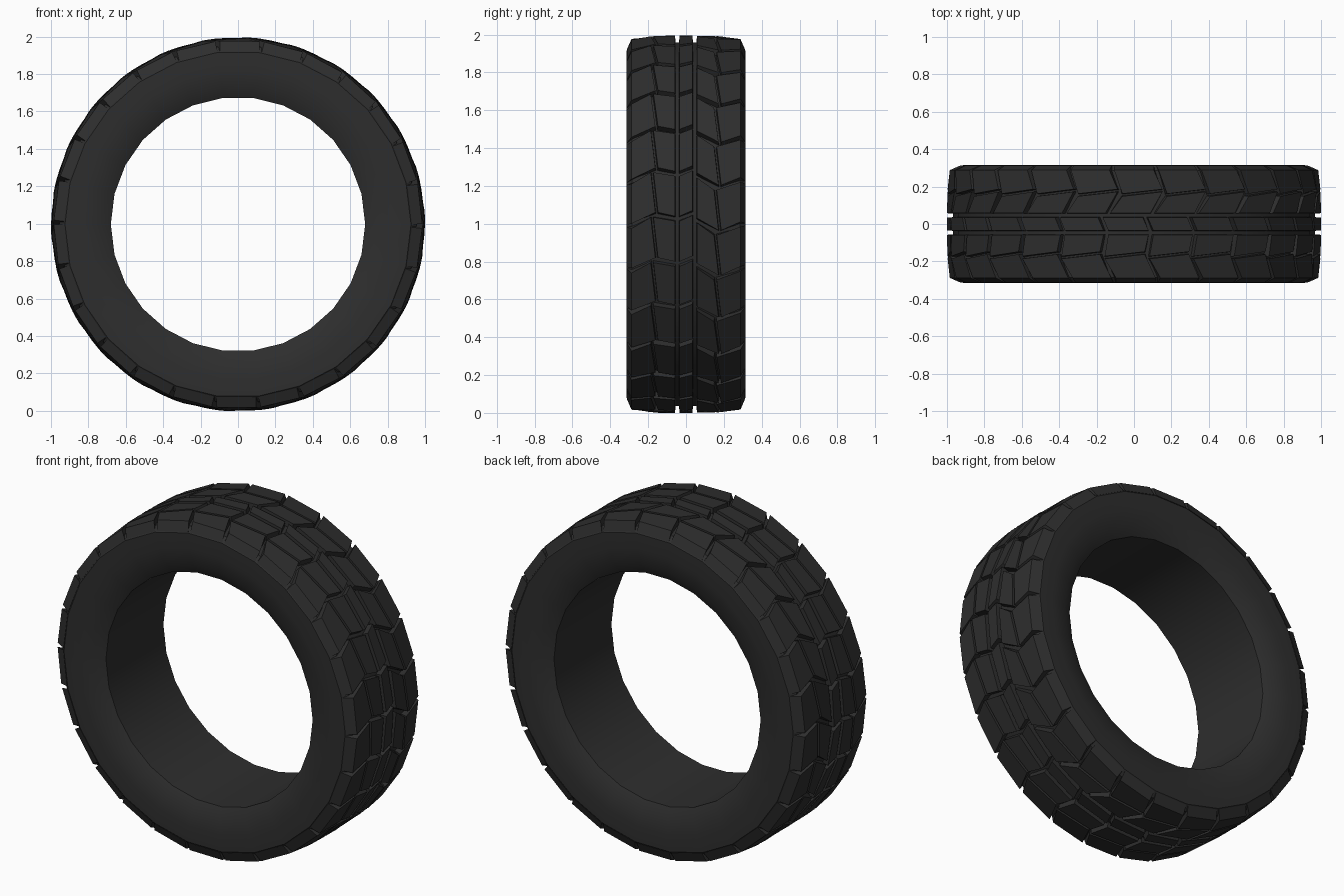
import bpy, bmesh
from math import sin, cos, tau, radians

cube = bpy.data.objects.get("Cube")
if cube:
    bpy.data.objects.remove(cube, do_unlink=True)

SIDES = 26             # lugs and facets round the wheel
PITCH = tau / SIDES
CENTRE_Z = 0.997
GAP = 0.026            # width of the cross grooves

rubber = bpy.data.materials.new("black_rubber")
rubber.use_nodes = True
colour = (0.027, 0.027, 0.027, 1)
rubber.diffuse_color = colour
shader = rubber.node_tree.nodes["Principled BSDF"]
shader.inputs["Base Color"].default_value = colour
shader.inputs["Roughness"].default_value = 0.8


def polar(angle, y, radius):
    return (radius * cos(angle), y, CENTRE_Z + radius * sin(angle))


def finish(bm, name):
    bmesh.ops.recalc_face_normals(bm, faces=bm.faces)
    mesh = bpy.data.meshes.new(name)
    bm.to_mesh(mesh)
    bm.free()
    mesh.materials.append(rubber)
    obj = bpy.data.objects.new(name, mesh)
    bpy.context.collection.objects.link(obj)
    return obj


# Carcass: half profile (y, radius), mirrored and swept round the axle
half = [(0.27, 0.68), (0.302, 0.74), (0.315, 0.83), (0.314, 0.925), (0.285, 0.955), (0.15, 0.968)]
profile = half + [(-y, r) for y, r in reversed(half)]
bm = bmesh.new()
rings = [[bm.verts.new(polar(i * PITCH, y, r)) for y, r in profile] for i in range(SIDES)]
for i, ring in enumerate(rings):
    after = rings[(i + 1) % SIDES]
    for j in range(len(profile)):
        k = (j + 1) % len(profile)
        bm.faces.new((ring[j], ring[k], after[k], after[j]))
carcass = finish(bm, "tyre_carcass")
bpy.ops.object.select_all(action='DESELECT')
carcass.select_set(True)
bpy.context.view_layer.objects.active = carcass
bpy.ops.object.shade_smooth_by_angle(angle=radians(25))


# Tread: each edge of a row is (y at low end, y at high end, groove shift, top radius)
def tread_row(name, left, right, flare_left=False, flare_right=False):
    bm = bmesh.new()
    for i in range(SIDES):
        top, base = [], []
        for edge, side, flare in ((left, -1, flare_left), (right, 1, flare_right)):
            y_low, y_high, shift, radius = edge
            ends = [(y_low, GAP / 2, -1), (y_high, PITCH - GAP / 2, 1)]
            if side > 0:
                ends.reverse()
            for y, offset, way in ends:
                angle = i * PITCH + shift + offset
                spread = 0.024 if flare else 0.004
                top.append(bm.verts.new(polar(angle, y, radius)))
                base.append(bm.verts.new(polar(angle + way * 0.006, y + side * spread,
                                               0.93 if flare else 0.95)))
        bm.faces.new(top)
        bm.faces.new(base[::-1])
        for a in range(4):
            b = (a + 1) % 4
            bm.faces.new((top[a], base[a], base[b], top[b]))
    finish(bm, name)


tread_row("right_shoulder_lugs", (-0.288, -0.288, -0.01, 0.985), (-0.162, -0.186, 0.05, 0.997),
          flare_left=True)
tread_row("right_middle_lugs", (-0.148, -0.172, 0.05, 0.998), (-0.058, -0.058, 0.03, 1.0))
tread_row("centre_lugs", (-0.034, -0.034, 0.03, 1.0), (0.034, 0.034, 0.06, 1.0))
tread_row("left_middle_lugs", (0.058, 0.058, 0.02, 1.0), (0.172, 0.148, -0.045, 0.998))
tread_row("left_shoulder_lugs", (0.186, 0.162, -0.045, 0.997), (0.288, 0.288, 0.0, 0.985),
          flare_right=True)
